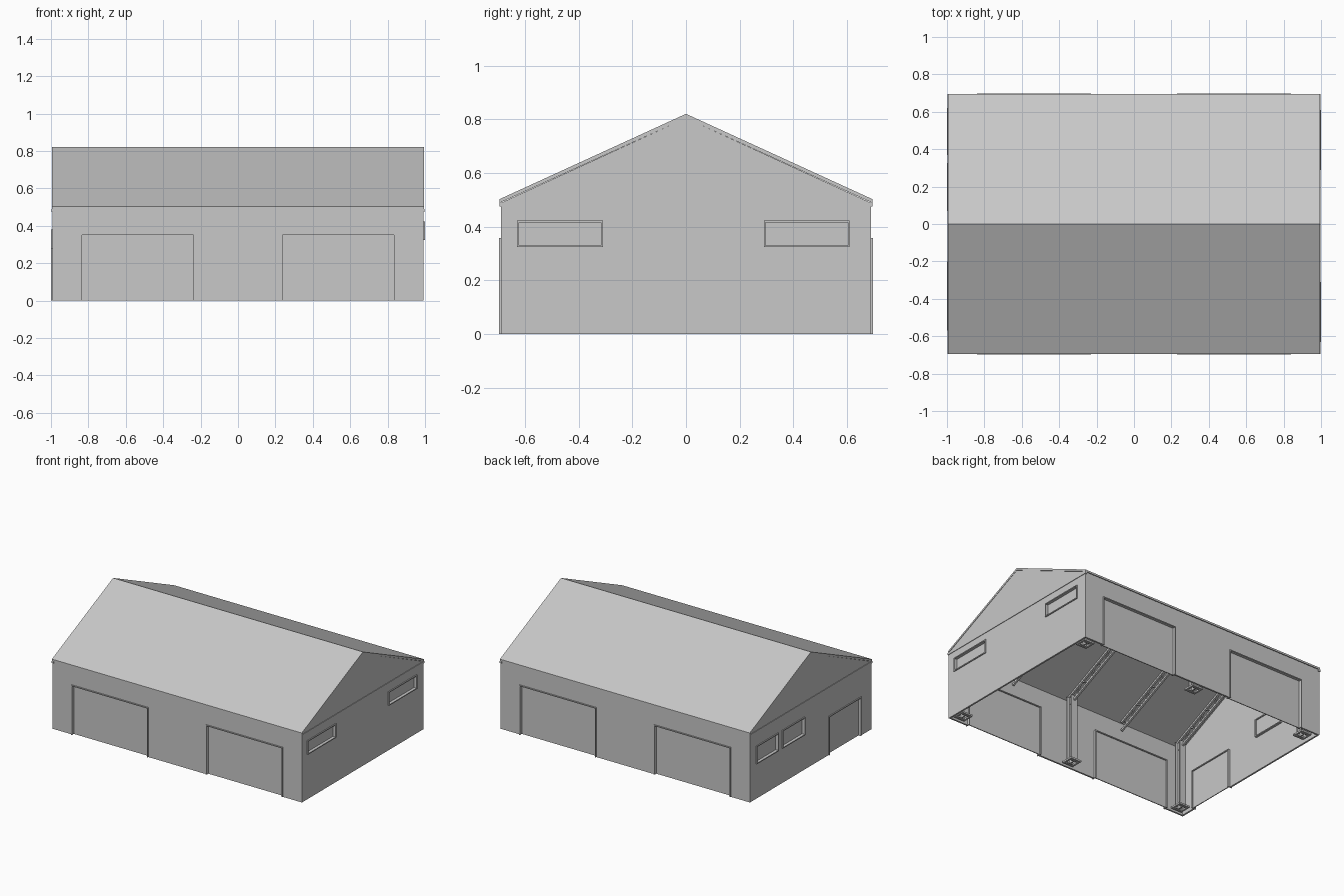
import bpy, bmesh
from mathutils import Vector, Matrix

cube = bpy.data.objects.get("Cube")
if cube:
    bpy.data.objects.remove(cube, do_unlink=True)

GREY = (0.58, 0.58, 0.58, 1)
steel = bpy.data.materials.new("light grey")
steel.use_nodes = True
steel.diffuse_color = GREY
steel.node_tree.nodes["Principled BSDF"].inputs["Base Color"].default_value = GREY

HX, HY = 0.992, 0.69      # outer wall half sizes
EAVE, RIDGE = 0.488, 0.804
WALL = 0.012


def add_object(name, bm):
    bmesh.ops.recalc_face_normals(bm, faces=bm.faces)
    mesh = bpy.data.meshes.new(name)
    bm.to_mesh(mesh)
    bm.free()
    mesh.materials.append(steel)
    obj = bpy.data.objects.new(name, mesh)
    bpy.context.collection.objects.link(obj)
    return obj


def box(bm, a, b):
    """Axis-aligned box between two opposite corners."""
    a, b = Vector(a), Vector(b)
    size = [abs(v) for v in b - a]
    bmesh.ops.create_cube(bm, size=1, matrix=Matrix.Translation((a + b) / 2)
                          @ Matrix.Diagonal((*size, 1)))


def beam(bm, p, q, width):
    """Square bar from p to q."""
    p, q = Vector(p), Vector(q)
    turn = (q - p).to_track_quat('Z', 'Y').to_matrix().to_4x4()
    bmesh.ops.create_cube(bm, size=1, matrix=Matrix.Translation((p + q) / 2) @ turn
                          @ Matrix.Diagonal((width, width, (q - p).length, 1)))


def prism(name, profile, half):
    """Extrude a (y, z) profile along x."""
    bm = bmesh.new()
    face = bm.faces.new([bm.verts.new((-half, y, z)) for y, z in profile])
    new = bmesh.ops.extrude_face_region(bm, geom=[face])["geom"]
    bmesh.ops.translate(bm, vec=(2 * half, 0, 0),
                        verts=[v for v in new if isinstance(v, bmesh.types.BMVert)])
    return add_object(name, bm)


def cut(target, cutter):
    cutter.hide_render = True
    mod = target.modifiers.new("cut", 'BOOLEAN')
    mod.operation, mod.solver, mod.object = 'DIFFERENCE', 'EXACT', cutter
    bpy.context.view_layer.objects.active = target
    bpy.ops.object.modifier_apply(modifier=mod.name)
    bpy.data.objects.remove(cutter, do_unlink=True)


def gable(half, bottom, lift):
    return [(-half, bottom), (half, bottom), (half, EAVE + lift),
            (0, RIDGE + lift), (-half, EAVE + lift)]


# Hollow walls, open at the floor and under the roof
walls = prism("walls", gable(HY, 0, 0), HX)
cut(walls, prism("inside_cutter", gable(HY - WALL, -0.1, 0.05), HX - WALL))

# Roof slab
prism("roof", [(-0.695, 0.502), (0, 0.82), (0.695, 0.502),
               (0.695, EAVE), (0, RIDGE), (-0.695, EAVE)], 0.994)

# Narrow trim across each gable
for name, s in (("left_gable_trim", 1), ("right_gable_trim", -1)):
    bm = bmesh.new()
    box(bm, (s * (HX - WALL), -0.695, 0.474), (s * 0.996, 0.695, 0.489))
    add_object(name, bm)


def opening(name, axis, side, u0, u1, z0, z1):
    """Cut a hole and fit a deep thin frame with a recessed panel."""
    def at(u, d, z):
        return (u, side * (HY + d), z) if axis == 'y' else (side * (HX + d), u, z)

    bm = bmesh.new()
    box(bm, at(u0, -0.05, z0 if z0 else -0.1), at(u1, 0.05, z1))
    cut(walls, add_object("opening_cutter", bm))

    t, front, back = 0.007, 0.007, -0.028
    bm = bmesh.new()
    box(bm, at(u0, back, z0), at(u0 + t, front, z1))
    box(bm, at(u1 - t, back, z0), at(u1, front, z1))
    box(bm, at(u0, back, z1 - t), at(u1, front, z1))
    if z0:
        box(bm, at(u0, back, z0), at(u1, front, z0 + t))
    add_object(name + "_frame", bm)

    bm = bmesh.new()
    box(bm, at(u0 + t / 2, -0.02, z0), at(u1 - t / 2, -0.014, z1 - t / 2))
    add_object(name + "_panel", bm)


# Wide doors on both long sides
for wall, side in (("front", -1), ("back", 1)):
    opening(wall + "_door_right", 'y', side, -0.84, -0.23, 0, 0.357)
    opening(wall + "_door_left", 'y', side, 0.23, 0.84, 0, 0.357)

# Gable windows and the small side door
opening("left_window_front", 'x', 1, -0.63, -0.31, 0.323, 0.423)
opening("left_window_back", 'x', 1, 0.29, 0.61, 0.323, 0.423)
opening("right_window_back", 'x', -1, 0.37, 0.62, 0.25, 0.38)
opening("right_window_middle", 'x', -1, 0.07, 0.325, 0.25, 0.38)
opening("right_side_door", 'x', -1, -0.57, -0.2, 0, 0.28)

# H-section columns standing on open base frames
for i, x in enumerate((-0.91, 0.01, 0.93)):
    for row, y in (("front", -0.615), ("back", 0.615)):
        bm = bmesh.new()
        r, t = 0.026, 0.004
        for s in (-1, 1):
            box(bm, (x - r, y + s * r, 0), (x + r, y + s * (r - 2 * t), 0.49))
        box(bm, (x - t, y - r, 0), (x + t, y + r, 0.49))
        add_object(f"{row}_column_{i + 1}", bm)

        bm = bmesh.new()
        o, n = 0.043, 0.03
        for s in (-1, 1):
            box(bm, (x - o, y + s * o, 0), (x + o, y + s * n, 0.012))
            box(bm, (x + s * o, y - n, 0), (x + s * n, y + n, 0.012))
        add_object(f"{row}_column_base_{i + 1}", bm)

# Lattice rafters under the roof
SLOPE = (RIDGE - EAVE) / HY
STEPS = 9
for i in range(5):
    x = -0.91 + 0.46 * i
    bm = bmesh.new()
    for s in (-1, 1):
        def node(k, drop):
            y = 0.66 * (1 - k / STEPS)
            return (x, s * y, RIDGE - SLOPE * y - drop)
        for drop in (0.012, 0.072):
            beam(bm, node(0, drop), node(STEPS, drop), 0.014)
        for k in range(STEPS):
            low = k % 2
            beam(bm, node(k, 0.072 if low else 0.012),
                 node(k + 1, 0.012 if low else 0.072), 0.008)
    add_object(f"roof_truss_{i + 1}", bm)
